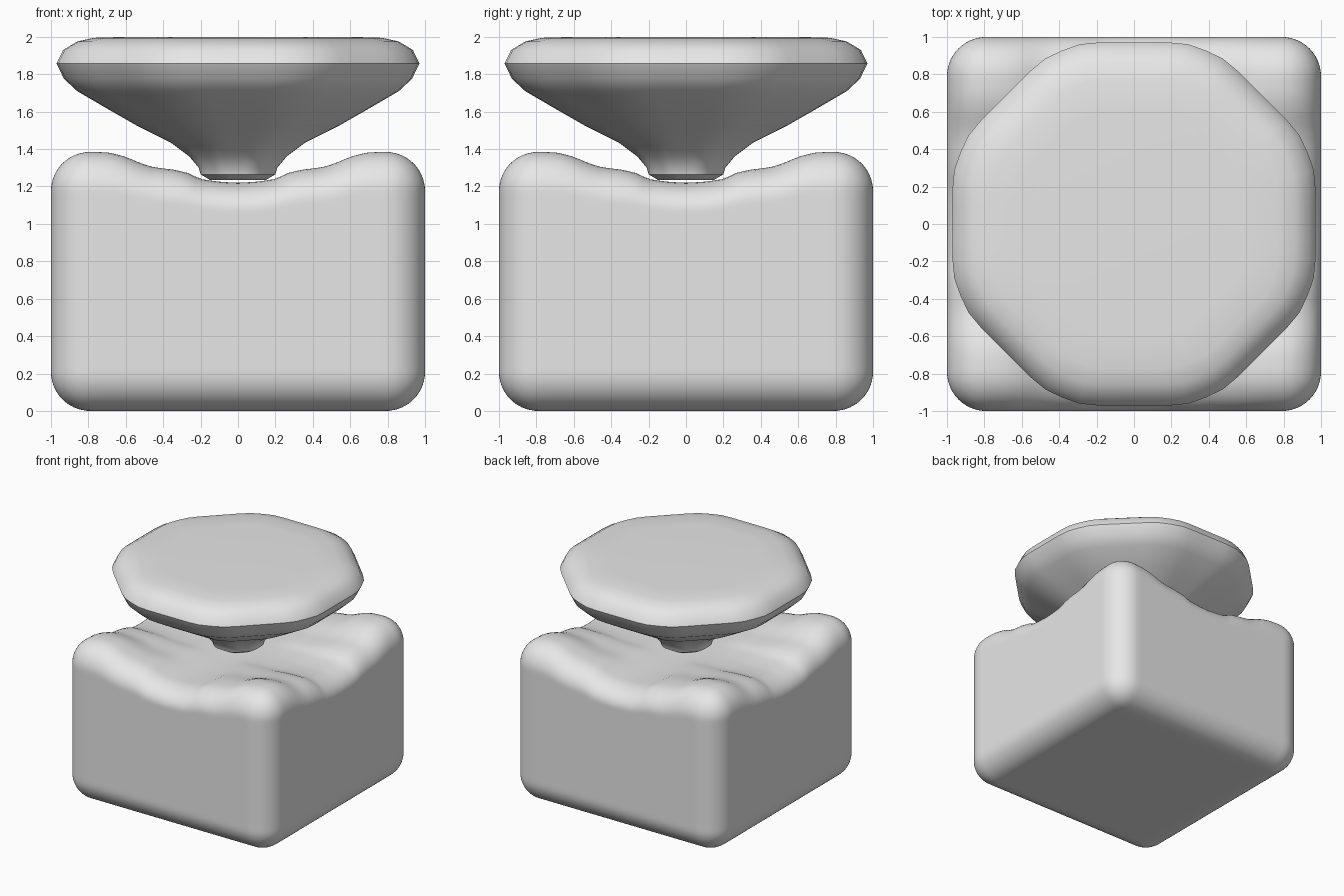
import bpy
import bmesh
import math
from mathutils import Vector

default = bpy.data.objects.get("Cube")
if default:
    bpy.data.objects.remove(default, do_unlink=True)

grey = bpy.data.materials.new("plain grey")
grey.use_nodes = True
grey.diffuse_color = (0.8, 0.8, 0.8, 1)
grey.node_tree.nodes["Principled BSDF"].inputs["Base Color"].default_value = (0.8, 0.8, 0.8, 1)


def finish(bm, name):
    bmesh.ops.recalc_face_normals(bm, faces=bm.faces)
    mesh = bpy.data.meshes.new(name)
    bm.to_mesh(mesh)
    bm.free()
    mesh.materials.append(grey)
    obj = bpy.data.objects.new(name, mesh)
    bpy.context.collection.objects.link(obj)
    bpy.ops.object.select_all(action="DESELECT")
    obj.select_set(True)
    bpy.context.view_layer.objects.active = obj
    bpy.ops.object.shade_smooth_by_angle(angle=math.radians(40))
    return obj


# Rise of the block's top from valley (0) to corner hill (1), by distance from the middle
RISE = [(0, 0), (0.1, 0.03), (0.2, 0.12), (0.27, 0.32), (0.34, 0.42), (0.45, 0.5),
        (0.52, 0.63), (0.6, 0.84), (0.68, 0.97), (0.76, 1), (1.1, 1)]


def rise(d):
    for (a, u), (b, v) in zip(RISE, RISE[1:]):
        if d <= b:
            return u + (v - u) * (d - a) / (b - a)
    return 1


# Block: rounded box whose top sinks into a cross-shaped valley
HEIGHT, VALLEY, RADIUS, WARP_START = 1.385, 1.22, 0.21, 0.8
bm = bmesh.new()
bmesh.ops.create_cube(bm, size=2)
bmesh.ops.subdivide_edges(bm, edges=bm.edges[:], cuts=51, use_grid_fill=True)
half = Vector((1, 1, HEIGHT / 2))
for v in bm.verts:
    p = Vector((v.co.x, v.co.y, v.co.z * half.z))
    core = Vector([max(RADIUS - h, min(h - RADIUS, c)) for c, h in zip(p, half)])
    off = p - core
    if off.length > 0:
        p = core + off.normalized() * RADIUS
    p.z += half.z
    if p.z > WARP_START:
        drop = (HEIGHT - VALLEY) * (1 - rise(abs(p.x)) * rise(abs(p.y)))
        p.z -= drop * (p.z - WARP_START) / (HEIGHT - WARP_START)
    v.co = p
finish(bm, "block")

# Cap: flared stem and flat rounded disc with a soft octagon outline
PROFILE = [(0.15, 1.235), (0.2, 1.265), (0.21, 1.3), (0.26, 1.36), (0.36, 1.435), (0.54, 1.525),
           (0.68, 1.605), (0.86, 1.71), (0.93, 1.775), (0.97, 1.857), (0.935, 1.93),
           (0.86, 1.975), (0.77, 1.995), (0.6, 2.0)]
SIDES = 64
bm = bmesh.new()
rings = []
for r, z in PROFILE:
    ring = []
    for i in range(SIDES):
        a = math.tau * i / SIDES
        to_flat = (a + math.pi / 8) % (math.pi / 4) - math.pi / 8
        s = min(1 / math.cos(to_flat), 1.035)
        ring.append(bm.verts.new((r * s * math.cos(a), r * s * math.sin(a), z)))
    rings.append(ring)
for low, high in zip(rings, rings[1:]):
    for i in range(SIDES):
        j = (i + 1) % SIDES
        bm.faces.new((low[i], low[j], high[j], high[i]))
bm.faces.new(rings[0])
bm.faces.new(rings[-1])
finish(bm, "cap")
